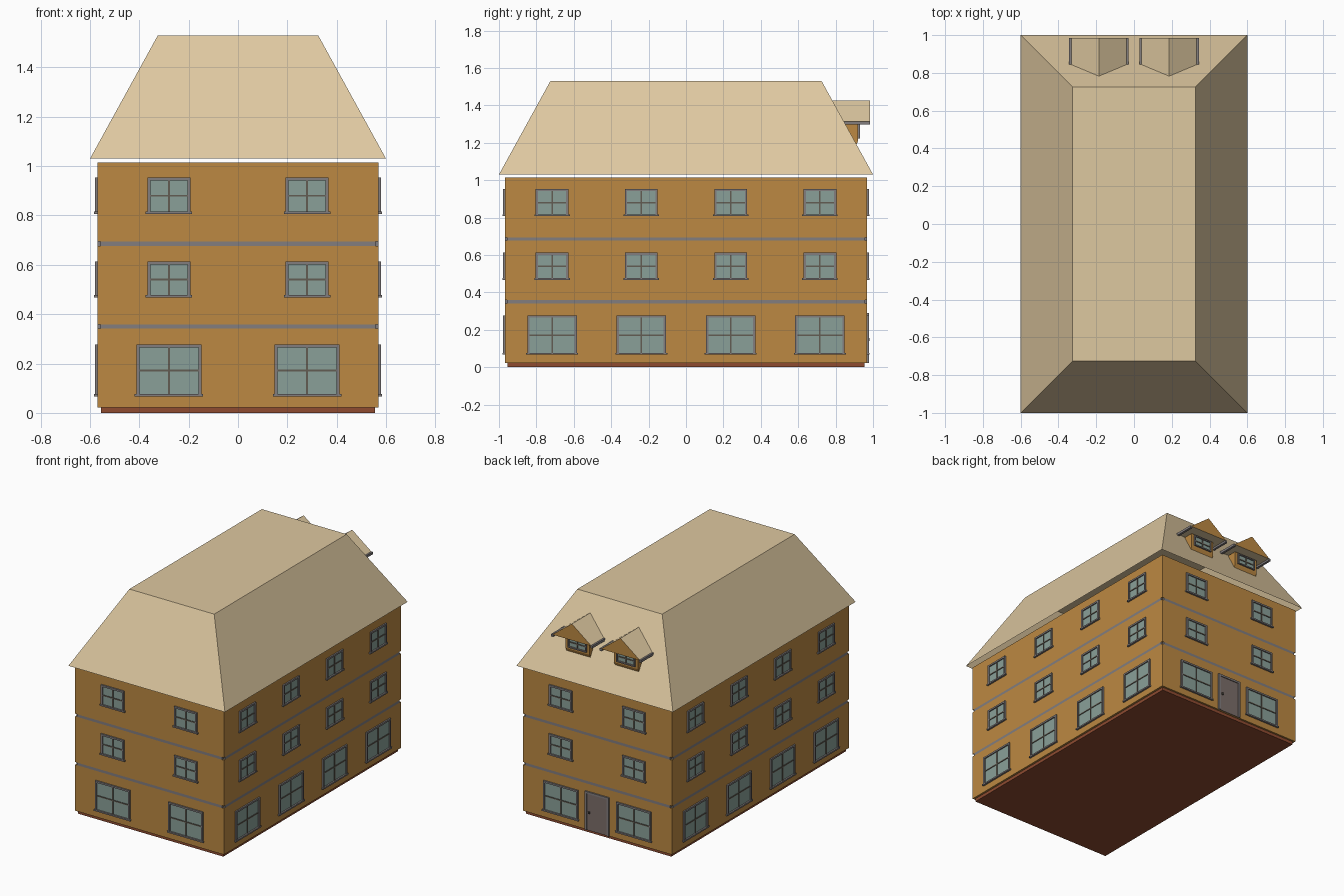
import bpy, bmesh
from mathutils import Vector

if "Cube" in bpy.data.objects:
    bpy.data.objects.remove(bpy.data.objects["Cube"])

def mat(name, r, g, b):
    m = bpy.data.materials.new(name)
    lin = [((c / 255 + 0.055) / 1.055) ** 2.4 for c in (r, g, b)]
    m.diffuse_color = (*lin, 1)
    m.use_nodes = True
    m.node_tree.nodes["Principled BSDF"].inputs["Base Color"].default_value = m.diffuse_color
    return m

WALL = mat("ochre wall", 188, 137, 66)
ROOF = mat("beige roof", 222, 200, 160)
STONE = mat("grey trim", 130, 125, 126)
GLASS = mat("window glass", 138, 160, 153)
BAR = mat("dark glazing bar", 98, 92, 82)
BASE = mat("red brown plinth", 142, 75, 48)
DOOR = mat("door brown grey", 124, 110, 106)

def finish(name, bm, *mats):
    bmesh.ops.recalc_face_normals(bm, faces=bm.faces)
    me = bpy.data.meshes.new(name)
    bm.to_mesh(me)
    bm.free()
    for m in mats:
        me.materials.append(m)
    ob = bpy.data.objects.new(name, me)
    bpy.context.collection.objects.link(ob)
    return ob

def add_box(bm, lo, hi):
    lo, hi = Vector(lo), Vector(hi)
    r = bmesh.ops.create_cube(bm, size=1)
    for v in r["verts"]:
        v.co = Vector([(lo[i] + hi[i]) / 2 + v.co[i] * (hi[i] - lo[i]) for i in range(3)])

def boxes(name, m, items):
    bm = bmesh.new()
    for lo, hi in items:
        add_box(bm, lo, hi)
    return finish(name, bm, m)

WX, WY = 0.57, 0.968

# plinth and three storeys of wall
boxes("plinth", BASE, [((-.556, -.955, 0), (.556, .955, .025))])
for name, z0, z1 in (("ground_storey", .022, .341), ("middle_storey", .359, .676), ("upper_storey", .694, 1.015)):
    boxes(name, WALL, [((-WX, -WY, z0), (WX, WY, z1))])

# string courses, notched at the corners
for name, z in (("lower_band", .35), ("upper_band", .685)):
    z0, z1 = z - .009, z + .009
    boxes(name, STONE, [((-.557, -WY, z0), (.557, WY, z1)), ((-WX, -.956, z0), (WX, .956, z1))])

# main hipped roof, flat on top and open underneath
bm = bmesh.new()
rings = [[bm.verts.new((sx * x, sy * y, z)) for sx, sy in ((-1, -1), (1, -1), (1, 1), (-1, 1))]
         for x, y, z in ((.6, 1, 1.03), (.325, .725, 1.53))]
bm.faces.new(rings[1])
for i in range(4):
    j = (i + 1) % 4
    bm.faces.new((rings[0][i], rings[0][j], rings[1][j], rings[1][i]))
finish("main_roof", bm, ROOF)

# window pieces, given in wall coordinates: along u, out d, up z
parts = {"frames": [], "glass": [], "bars": []}

def place(side, plane, u0, u1, d0, d1, z0, z1):
    axis, sgn = side
    a, b = sorted((sgn * (plane + d0), sgn * (plane + d1)))
    if axis == "y":
        return (u0, a, z0), (u1, b, z1)
    return (a, u0, z0), (b, u1, z1)

def window(side, plane, u, w, z0, z1, t=.012, sill=True):
    h = w / 2
    def put(kind, *a):
        parts[kind].append(place(side, plane, *a))
    put("frames", u - h, u - h + t, -.005, .010, z0, z1)
    put("frames", u + h - t, u + h, -.005, .010, z0, z1)
    put("frames", u - h + t, u + h - t, -.005, .010, z1 - t, z1)
    if sill:
        put("frames", u - h - .007, u + h + .007, -.005, .013, z0, z0 + .01)
    else:
        put("frames", u - h + t, u + h - t, -.005, .010, z0, z0 + t)
    put("glass", u - h + t, u + h - t, -.004, .002, z0 + .01, z1 - t)
    zm = (z0 + z1) / 2
    put("bars", u - .004, u + .004, -.003, .006, z0 + .01, z1 - t)
    put("bars", u - h + t, u + h - t, -.003, .006, zm - .004, zm + .004)

for axis, plane, us in (("y", WY, (-.28, .28)), ("x", WX, (-.716, -.239, .239, .716))):
    for sgn in (-1, 1):
        for u in us:
            window((axis, sgn), plane, u, .264, .067, .277)
            for z in (.467, .807):
                window((axis, sgn), plane, u, .175, z, z + .146)

# back door with frame and handle
back = ("y", 1)
boxes("door_frame", STONE, [place(back, WY, *a) for a in (
    (-.092, -.077, -.005, .01, .022, .29), (.077, .092, -.005, .01, .022, .29),
    (-.077, .077, -.005, .01, .276, .29))])
boxes("door", DOOR, [place(back, WY, -.077, .077, -.004, .004, .022, .276)])
boxes("door_handle", BAR, [place(back, WY, .055, .064, .003, .014, .14, .155)])

# two dormers on the back slope
def slope_y(z):
    return 1 - .55 * (z - 1.03)

for name, cx in (("left_dormer", .186), ("right_dormer", -.186)):
    # cheeks and front wall
    bm = bmesh.new()
    zb, zt, yf = 1.19, 1.305, .92
    for x in (cx - .092, cx + .092):
        v = [bm.verts.new(p) for p in ((x, slope_y(zb), zb), (x, yf, 1.21), (x, yf, zt), (x, slope_y(zt), zt))]
        bm.faces.new(v)
    bm.verts.ensure_lookup_table()
    for i in range(4):
        j = (i + 1) % 4
        bm.faces.new((bm.verts[i], bm.verts[j], bm.verts[j + 4], bm.verts[i + 4]))
    finish(name + "_wall", bm, WALL)
    window(back, yf, cx, .14, 1.222, 1.298, .008, False)

    # gabled roof with ochre gable end
    bm = bmesh.new()
    tri = [(cx - .15, 1.311), (cx + .15, 1.311), (cx, 1.425)]
    f = [bm.verts.new((x, .984, z)) for x, z in tri]
    b = [bm.verts.new((x, slope_y(z), z)) for x, z in tri]
    gable = bm.faces.new(f)
    gable.material_index = 1
    for i in range(3):
        j = (i + 1) % 3
        bm.faces.new((f[i], f[j], b[j], b[i]))
    finish(name + "_roof", bm, ROOF, WALL)
    boxes(name + "_gutters", STONE, [((cx + s * .15 - .008, .845, 1.297), (cx + s * .15 + .008, .985, 1.314))
                                     for s in (-1, 1)])

boxes("window_frames", STONE, parts["frames"])
boxes("window_glass", GLASS, parts["glass"])
boxes("glazing_bars", BAR, parts["bars"])
